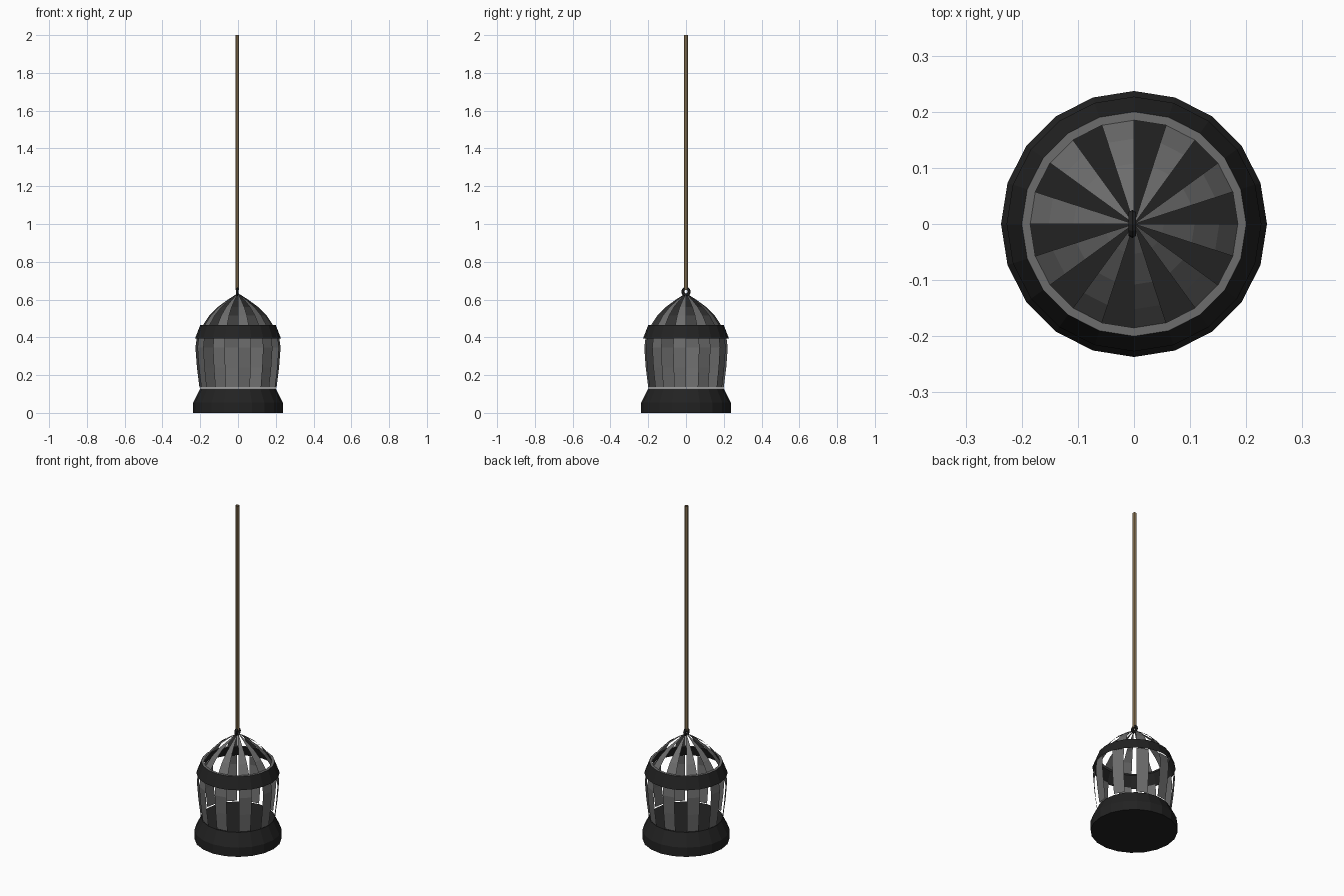
import bpy, bmesh, math

if "Cube" in bpy.data.objects:
    bpy.data.objects.remove(bpy.data.objects["Cube"])

N = 20  # sides of the cage


def material(name, rgb):
    m = bpy.data.materials.new(name)
    m.diffuse_color = (*rgb, 1)
    m.use_nodes = True
    m.node_tree.nodes["Principled BSDF"].inputs["Base Color"].default_value = m.diffuse_color
    return m


black = material("black_iron", (0.016, 0.016, 0.016))
grey = material("grey_metal", (0.15, 0.15, 0.15))
tan = material("tan_rope", (0.33, 0.23, 0.115))


def lathe(name, profile, mat, sides=N, wedges=None, center=(0, 0), sx=1.0, caps=False):
    """Revolve (radius, z) points; wedges limits which angular segments get faces."""
    bm = bmesh.new()
    rings = []
    for r, z in profile:
        rings.append([bm.verts.new((center[0] + sx * r * math.cos(2 * math.pi * i / sides),
                                    center[1] + r * math.sin(2 * math.pi * i / sides), z))
                      for i in range(sides)])
    for a, b in zip(rings, rings[1:]):
        for i in (range(sides) if wedges is None else wedges):
            j = (i + 1) % sides
            bm.faces.new((a[i], a[j], b[j], b[i]))
    if caps:
        bm.faces.new(rings[0][::-1])
        bm.faces.new(rings[-1])
    bmesh.ops.remove_doubles(bm, verts=bm.verts, dist=1e-5)
    loose = [v for v in bm.verts if not v.link_faces]
    bmesh.ops.delete(bm, geom=loose, context='VERTS')
    me = bpy.data.meshes.new(name)
    bm.to_mesh(me)
    bm.free()
    me.materials.append(mat)
    ob = bpy.data.objects.new(name, me)
    bpy.context.collection.objects.link(ob)
    return ob


bar_slots = range(1, N, 2)  # every second segment is a bar

# Solid base with sloping shoulder
lathe("base", [(0.237, 0), (0.237, 0.055), (0.2, 0.13)], black, caps=True)

# Bulging side bars, thin strips
lathe("side_bars", [(0.2, 0.134), (0.213, 0.24), (0.221, 0.345), (0.214, 0.40)],
      grey, wedges=bar_slots, sx=1.02)

# Upper band and its grey top ledge
lathe("upper_band", [(0.227, 0.395), (0.2, 0.465)], black)
lathe("band_ledge", [(0.2, 0.465), (0.185, 0.465)], grey)

# Dome bars meeting at the top
lathe("dome_bars", [(0.185, 0.465), (0.152, 0.515), (0.108, 0.56),
                    (0.053, 0.60), (0.003, 0.632)], grey, wedges=bar_slots)

# Hanging ring, standing in the y-z plane
bpy.ops.mesh.primitive_torus_add(location=(-0.003, 0, 0.642), rotation=(0, math.pi / 2, 0),
                                 major_segments=12, minor_segments=6,
                                 major_radius=0.017, minor_radius=0.008)
ring = bpy.context.object
ring.name = "hanging_ring"
ring.data.materials.append(black)

# Long open-ended rope
lathe("rope", [(0.0105, 0.65), (0.0105, 2.0)], tan, sides=8, center=(-0.004, 0))
